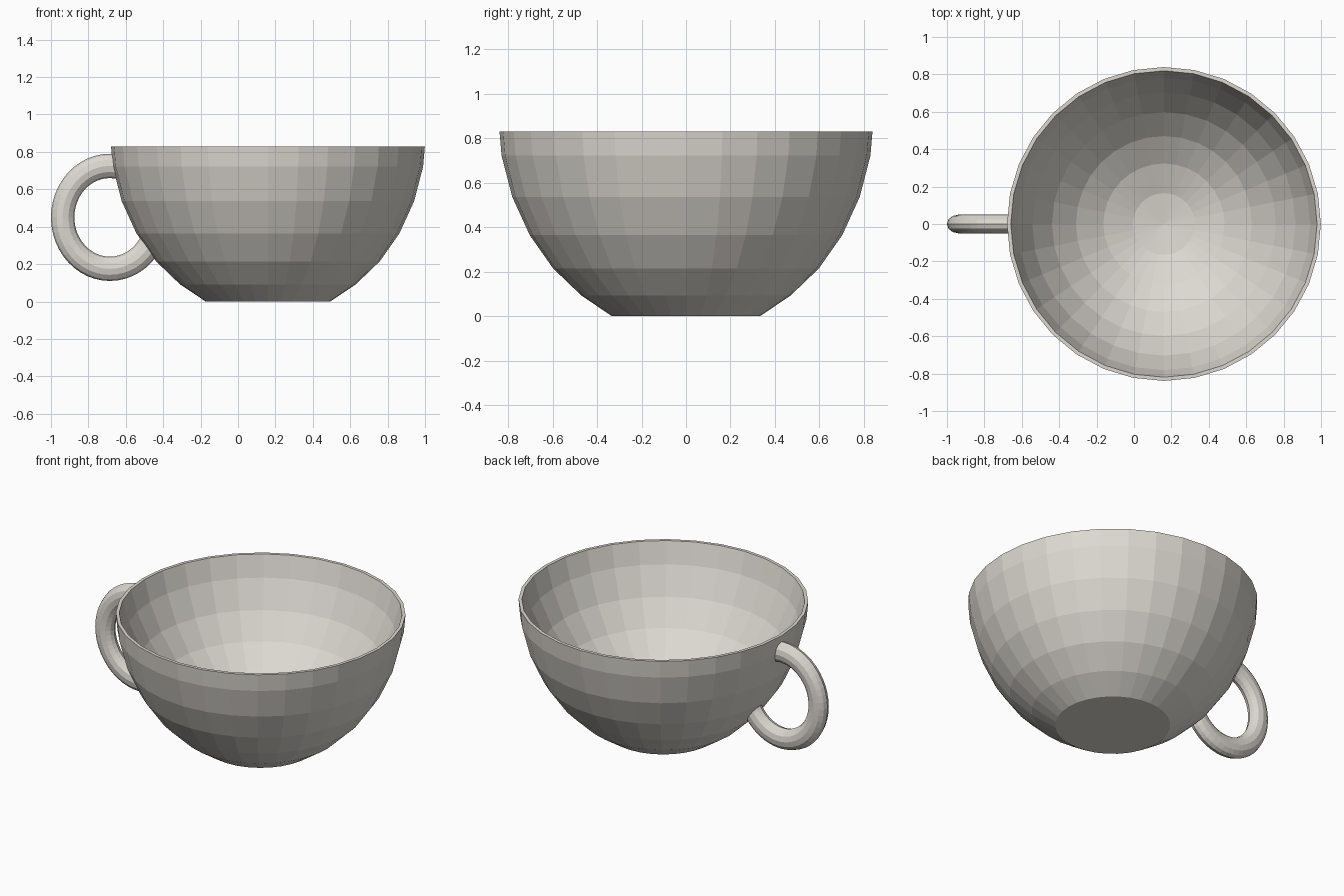
import bpy, bmesh, math

if "Cube" in bpy.data.objects:
    bpy.data.objects.remove(bpy.data.objects["Cube"])

CX, SEG = 0.16, 32            # cup axis and number of sides
R, RZ, ZC, TOP = 0.846, 0.99, 0.915, 0.83
LIFT = 0.16                   # the inside is the outside shape raised

china = bpy.data.materials.new("warm_white_china")
china.diffuse_color = (0.72, 0.69, 0.64, 1)
china.use_nodes = True
china.node_tree.nodes["Principled BSDF"].inputs["Base Color"].default_value = china.diffuse_color


def finish(name, bm):
    bmesh.ops.recalc_face_normals(bm, faces=bm.faces)
    me = bpy.data.meshes.new(name)
    bm.to_mesh(me)
    bm.free()
    me.materials.append(china)
    ob = bpy.data.objects.new(name, me)
    bpy.context.collection.objects.link(ob)
    return ob


def lathe(name, profile):
    """Revolve (radius, z) points about the cup axis; radius 0 makes a pole."""
    bm = bmesh.new()
    rings = []
    for r, z in profile:
        if r == 0:
            rings.append([bm.verts.new((CX, 0, z))] * SEG)
        else:
            rings.append([bm.verts.new((CX + r * math.cos(2 * math.pi * i / SEG),
                                        r * math.sin(2 * math.pi * i / SEG), z))
                          for i in range(SEG)])
    for a, b in zip(rings, rings[1:]):
        for i in range(SEG):
            j = (i + 1) % SEG
            bm.faces.new(list(dict.fromkeys((a[i], a[j], b[j], b[i]))))
    return finish(name, bm)


def dome(first, last, lift=0.0):
    """Rings of the stretched sphere, counted from its bottom pole."""
    return [(R * math.sin(math.radians(11.25 * k)),
             ZC + lift - RZ * math.cos(math.radians(11.25 * k)))
            for k in range(first, last + 1)]


# Cup: flat foot, outer wall, rim and raised inside
outer = [(0, 0), (0.333, 0)] + dome(3, 7) + [(0.839, TOP)]
inner = [(0, ZC + LIFT - RZ)] + dome(1, 6, LIFT) + [(0.819, TOP)]
lathe("cup_body", outer + inner[::-1])

# Handle: slightly stretched ring, trimmed at the cup wall
bm = bmesh.new()
N, M = 48, 12
grid = [[bm.verts.new((-0.685 + (0.2525 + 0.0625 * math.cos(v)) * math.cos(u),
                       0.05 * math.sin(v),
                       0.45 + (0.275 + 0.065 * math.cos(v)) * math.sin(u)))
         for v in (2 * math.pi * j / M for j in range(M))]
        for u in (2 * math.pi * i / N for i in range(N))]
for i in range(N):
    for j in range(M):
        a, b, k = grid[i], grid[(i + 1) % N], (j + 1) % M
        bm.faces.new((a[j], b[j], b[k], a[k]))
handle = finish("handle", bm)

# Trimming solid sits just inside the outer wall
cutter = lathe("handle_cutter", [(0, 0.01)] + [(max(r - 0.01, 0), z + 0.01)
                                               for r, z in outer[1:]] + [(0, TOP + 0.01)])
cutter.hide_render = True
mod = handle.modifiers.new("trim", 'BOOLEAN')
mod.operation = 'DIFFERENCE'
mod.solver = 'EXACT'
mod.object = cutter
bpy.context.view_layer.objects.active = handle
bpy.ops.object.modifier_apply(modifier="trim")
bpy.data.objects.remove(cutter)
